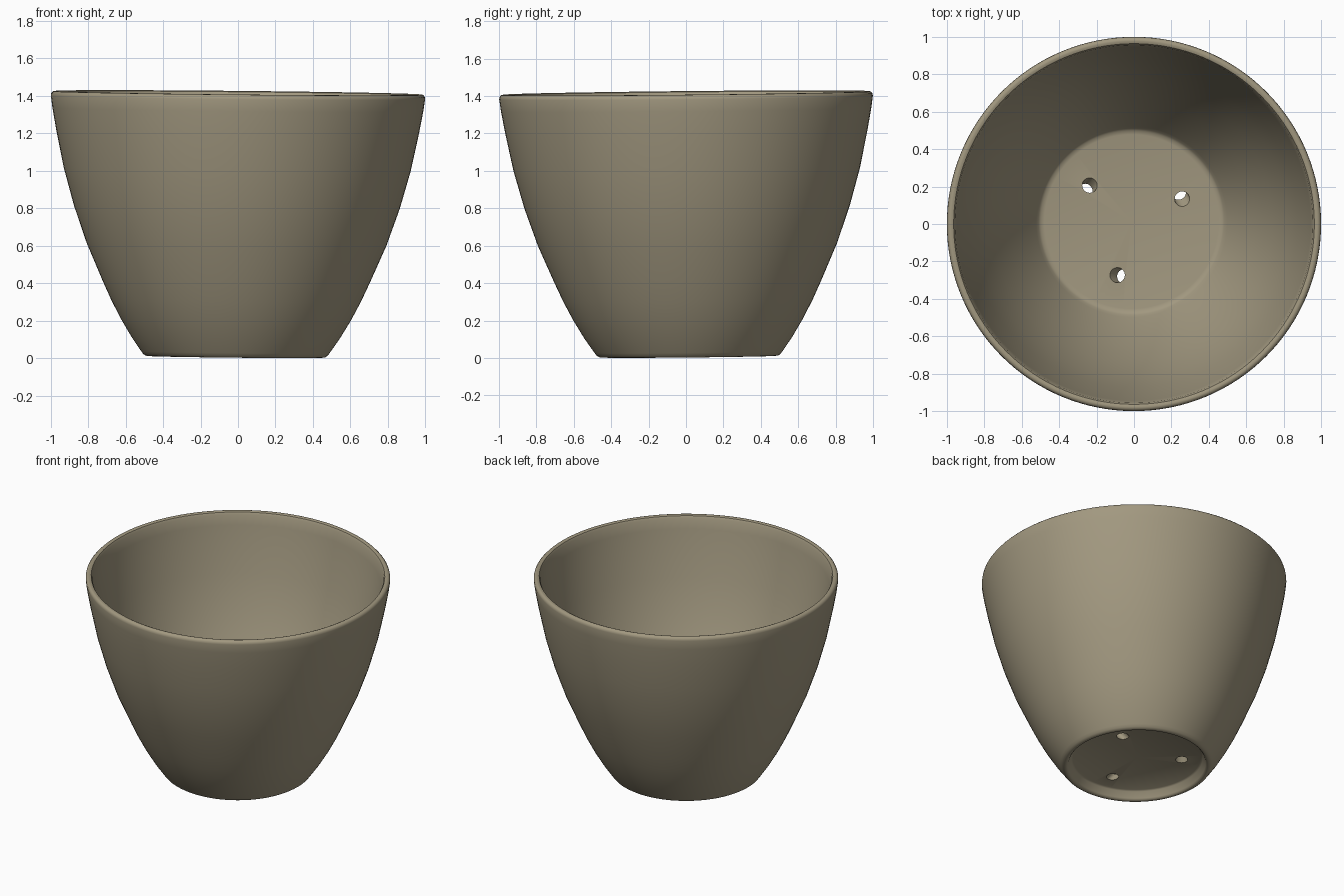
import bpy
import bmesh
from math import sin, cos, radians, tau
from mathutils import Vector, Matrix

if "Cube" in bpy.data.objects:
    bpy.data.objects.remove(bpy.data.objects["Cube"])

clay = bpy.data.materials.new("khaki clay")
clay.use_nodes = True
clay.diffuse_color = (0.36, 0.315, 0.215, 1)
clay.node_tree.nodes["Principled BSDF"].inputs["Base Color"].default_value = clay.diffuse_color


def make_object(name, bm):
    mesh = bpy.data.meshes.new(name)
    bmesh.ops.recalc_face_normals(bm, faces=bm.faces[:])
    bm.to_mesh(mesh)
    bm.free()
    mesh.materials.append(clay)
    obj = bpy.data.objects.new(name, mesh)
    bpy.context.collection.objects.link(obj)
    return obj


# Profile as (radius, height): recessed base, foot, outer wall, rim, inner wall, floor
base = [(0, 0.06), (0.42, 0.06), (0.432, 0.052), (0.45, 0.012), (0.458, 0.003)]
foot = [(0.468, 0), (0.48, 0.002), (0.492, 0.01), (0.503, 0.025)]
outer = [(0.555, 0.1), (0.615, 0.2), (0.667, 0.3), (0.713, 0.4), (0.8, 0.6),
         (0.87, 0.8), (0.926, 1.0), (0.968, 1.2), (0.99, 1.32), (0.999, 1.385)]
rim = [(0.997, 1.398), (0.988, 1.408), (0.976, 1.41), (0.963, 1.405), (0.955, 1.39)]
inner = [(0.944, 1.32), (0.92, 1.2), (0.878, 1.0), (0.822, 0.8), (0.748, 0.6),
         (0.656, 0.4), (0.557, 0.22), (0.51, 0.145)]
floor = [(0.497, 0.125), (0.485, 0.114), (0.465, 0.11), (0, 0.11)]

bm = bmesh.new()
verts = [bm.verts.new((r, 0, z)) for r, z in base + foot + outer + rim + inner + floor]
edges = [bm.edges.new(pair) for pair in zip(verts, verts[1:])]
bmesh.ops.spin(bm, geom=verts + edges, axis=(0, 0, 1), cent=(0, 0, 0),
               angle=tau, steps=128, use_duplicate=False)
bmesh.ops.remove_doubles(bm, verts=bm.verts[:], dist=0.0001)
pot = make_object("flower_pot", bm)

# Three slanted drain holes, leaning sideways around the floor
bm = bmesh.new()
for degrees in (143, 28, 259):
    a = radians(degrees)
    centre = Vector((0.295 * cos(a), 0.295 * sin(a), 0.085))
    shear = Matrix.Identity(4)
    shear[0][2], shear[1][2] = 0.8 * sin(a), -0.8 * cos(a)
    bmesh.ops.create_cone(bm, cap_ends=True, segments=32, radius1=0.04, radius2=0.04,
                          depth=0.2, matrix=Matrix.Translation(centre) @ shear)
cutter = make_object("drain_hole_cutter", bm)
cutter.hide_render = True

cut = pot.modifiers.new("drain holes", "BOOLEAN")
cut.operation = "DIFFERENCE"
cut.solver = "EXACT"
cut.object = cutter
bpy.ops.object.select_all(action="DESELECT")
bpy.context.view_layer.objects.active = pot
pot.select_set(True)
bpy.ops.object.modifier_apply(modifier=cut.name)
bpy.data.objects.remove(cutter)

bpy.ops.object.shade_smooth_by_angle(angle=radians(40))

# The whole pot leans very slightly
pot.rotation_euler = (0.01, 0.01, 0)
pot.location = (-0.014, 0.014, 0.007)
